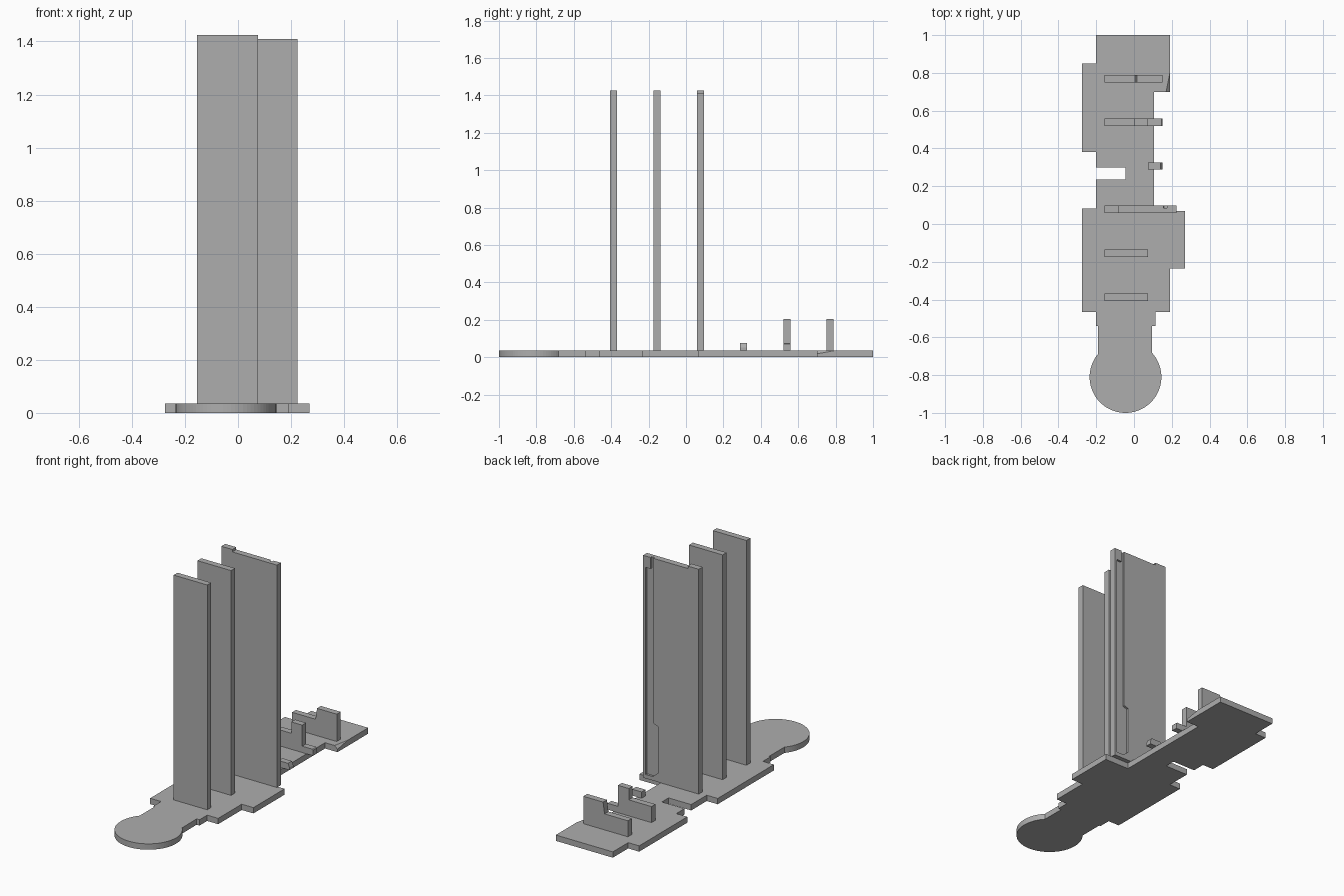
import bpy, bmesh, math
from mathutils import Vector

cube = bpy.data.objects.get("Cube")
if cube:
    bpy.data.objects.remove(cube, do_unlink=True)

grey = bpy.data.materials.new("plain grey")
grey.use_nodes = True
COLOUR = (0.42, 0.42, 0.42, 1)
grey.diffuse_color = COLOUR
grey.node_tree.nodes["Principled BSDF"].inputs["Base Color"].default_value = COLOUR


def add_object(name, bm):
    bmesh.ops.recalc_face_normals(bm, faces=bm.faces[:])
    mesh = bpy.data.meshes.new(name)
    bm.to_mesh(mesh)
    bm.free()
    mesh.materials.append(grey)
    obj = bpy.data.objects.new(name, mesh)
    bpy.context.collection.objects.link(obj)
    return obj


def prism(name, profile, low, high, upright=True):
    """Extrude an outline: along y when upright (x, z), else along z (x, y)."""
    bm = bmesh.new()
    place = (lambda a, b: (a, low, b)) if upright else (lambda a, b: (a, b, low))
    face = bm.faces.new([bm.verts.new(place(a, b)) for a, b in profile])
    moved = bmesh.ops.extrude_face_region(bm, geom=[face])["geom"]
    step = Vector((0, high - low, 0)) if upright else Vector((0, 0, high - low))
    bmesh.ops.translate(bm, vec=step, verts=[v for v in moved if isinstance(v, bmesh.types.BMVert)])
    return add_object(name, bm)


def cut(obj, cutter):
    mod = obj.modifiers.new("cut", 'BOOLEAN')
    mod.operation = 'DIFFERENCE'
    mod.solver = 'EXACT'
    mod.object = cutter
    bpy.context.view_layer.objects.active = obj
    bpy.ops.object.modifier_apply(modifier=mod.name)
    bpy.data.objects.remove(cutter, do_unlink=True)


T = 0.036   # base thickness
W = 0.038   # panel thickness

# Base outline: stepped right side, stepped left side, round front end
right_side = [(0.095, -0.54), (0.115, -0.54), (0.115, -0.465), (0.19, -0.465),
              (0.19, -0.235), (0.27, -0.235), (0.27, 0.07), (0.105, 0.07),
              (0.105, 0.70), (0.19, 0.70), (0.19, 1.0)]
left_side = [(-0.2, 1.0), (-0.2, 0.85), (-0.275, 0.85), (-0.275, 0.38),
             (-0.2, 0.38), (-0.2, 0.3), (-0.045, 0.3), (-0.045, 0.235),
             (-0.2, 0.235), (-0.2, 0.083), (-0.275, 0.083), (-0.275, -0.465),
             (-0.2, -0.465), (-0.2, -0.54), (-0.19, -0.54)]
R, SEG = 0.19, 56
start, end = math.radians(140), math.radians(402)
disc = [(-0.045 + R * math.cos(start + (end - start) * i / SEG),
         -0.81 + R * math.sin(start + (end - start) * i / SEG)) for i in range(SEG + 1)]
base = prism("base_plate", right_side + left_side + disc, 0, T, upright=False)

# Small sloped cut on the rear corner of the base
slope = [Vector((0.17, 0.70, T)), Vector((0.19, 0.80, T)), Vector((0.19, 0.70, 0.018))]
centre = sum(slope, Vector()) / 3
bm = bmesh.new()
tips = [bm.verts.new(centre + (p - centre) * 1.6) for p in slope]
tips.append(bm.verts.new((0.23, 0.66, 0.08)))
for skip in range(4):
    bm.faces.new([v for i, v in enumerate(tips) if i != skip])
cut(base, add_object("corner_cutter", bm))

# Two plain tall panels
for name, y in (("front_panel", -0.407), ("middle_panel", -0.174)):
    prism(name, [(-0.155, T), (0.075, T), (0.075, 1.425), (-0.155, 1.425)], y, y + W)

# Wide rear panel with a stepped top and a groove in its back
rear = prism("rear_panel", [(-0.155, T), (0.225, T), (0.225, 1.41), (-0.08, 1.41),
                            (-0.08, 1.425), (-0.155, 1.425)], 0.059, 0.059 + W)
groove = [(0.155, 1.5), (0.175, 1.5), (0.175, 1.34), (0.208, 1.34), (0.208, 0.06),
          (0.16, 0.06), (0.125, 0.09), (0.125, 0.38), (0.155, 0.39)]
cut(rear, prism("groove_cutter", groove, 0.084, 0.12))

# Low stepped brackets toward the back
prism("small_block", [(0.075, T), (0.15, T), (0.15, 0.052), (0.14, 0.075), (0.075, 0.075)],
      0.288, 0.288 + W)
prism("stepped_bracket", [(-0.155, T), (0.15, T), (0.15, 0.07), (0.145, 0.075), (0.075, 0.075),
                          (0.075, 0.205), (0, 0.205), (0, 0.135), (-0.155, 0.135)],
      0.52, 0.52 + W)
prism("tall_bracket", [(-0.155, T), (0.15, T), (0.15, 0.205), (0.015, 0.205),
                       (0.005, 0.135), (-0.155, 0.135)], 0.75, 0.75 + W)
